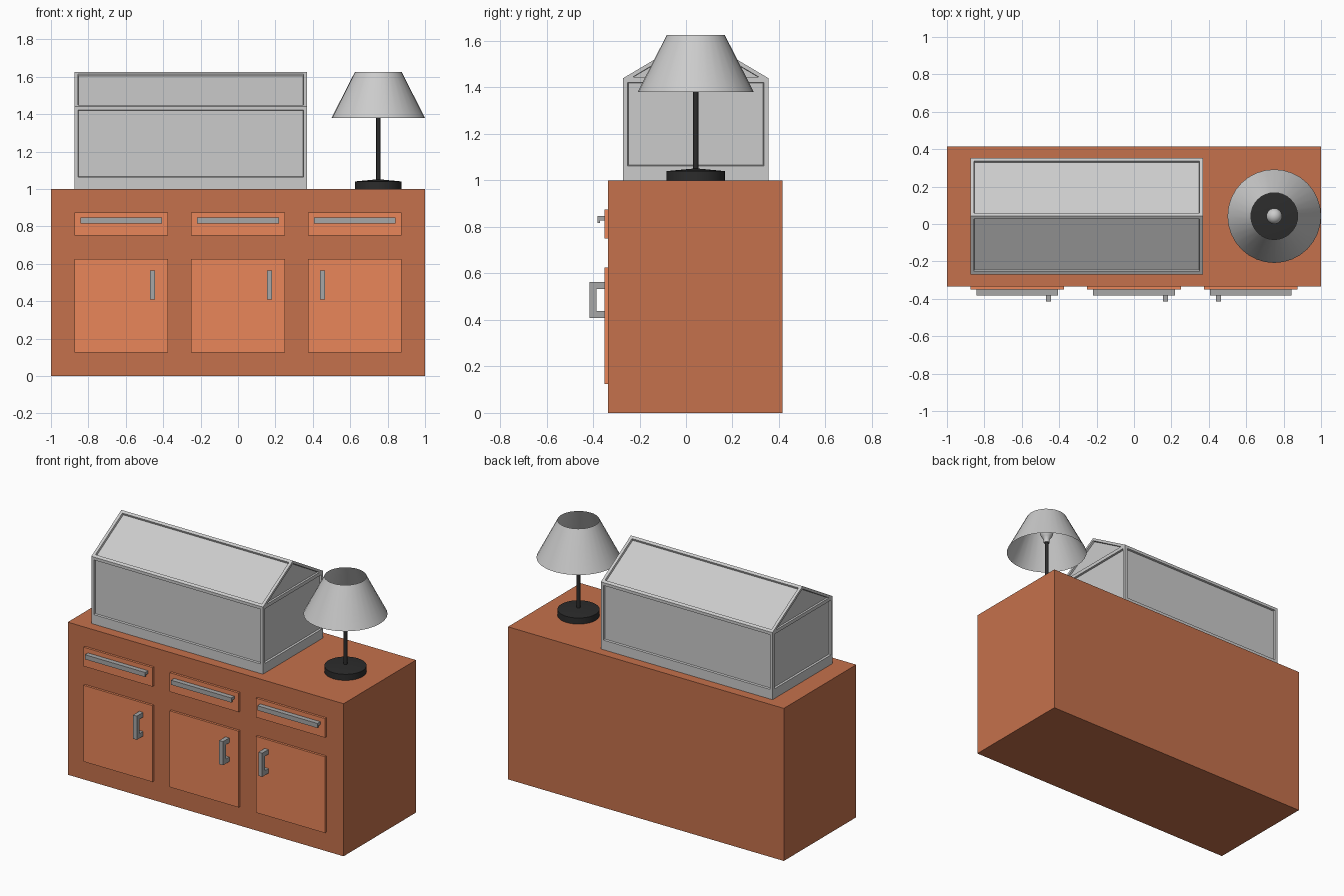
import bpy, bmesh, math
from mathutils import Vector

if "Cube" in bpy.data.objects:
    bpy.data.objects.remove(bpy.data.objects["Cube"])


def material(name, rgb):
    m = bpy.data.materials.new(name)
    m.diffuse_color = (*rgb, 1)
    m.use_nodes = True
    m.node_tree.nodes["Principled BSDF"].inputs["Base Color"].default_value = m.diffuse_color
    return m


WOOD = material("wood", (0.56, 0.165, 0.072))
PANEL = material("light_wood", (0.82, 0.24, 0.10))
METAL = material("metal", (0.39, 0.39, 0.39))
BLACK = material("black", (0.025, 0.025, 0.025))


def finish(name, bm, mat=None, smooth=False):
    bmesh.ops.recalc_face_normals(bm, faces=bm.faces)
    me = bpy.data.meshes.new(name)
    bm.to_mesh(me)
    bm.free()
    ob = bpy.data.objects.new(name, me)
    bpy.context.collection.objects.link(ob)
    if mat:
        me.materials.append(mat)
    if smooth:
        bpy.ops.object.select_all(action='DESELECT')
        bpy.context.view_layer.objects.active = ob
        ob.select_set(True)
        bpy.ops.object.shade_smooth_by_angle(angle=math.radians(40))
    return ob


def extrude_x(name, profile, x0, x1, mat=None):
    """Extrude a closed (y, z) profile from x0 to x1."""
    bm = bmesh.new()
    f = bm.faces.new([bm.verts.new((x0, y, z)) for y, z in profile])
    ext = bmesh.ops.extrude_face_region(bm, geom=[f])['geom']
    bmesh.ops.translate(bm, vec=(x1 - x0, 0, 0),
                        verts=[v for v in ext if isinstance(v, bmesh.types.BMVert)])
    return finish(name, bm, mat)


def box(name, x0, x1, y0, y1, z0, z1, mat=None):
    return extrude_x(name, [(y0, z0), (y1, z0), (y1, z1), (y0, z1)], x0, x1, mat)


def lathe(name, profile, centre, mat=None, steps=32):
    """Spin an (r, z) profile about a vertical axis."""
    bm = bmesh.new()
    cx, cy = centre
    vs = [bm.verts.new((cx + r, cy, z)) for r, z in profile]
    es = [bm.edges.new(p) for p in zip(vs, vs[1:])]
    bmesh.ops.spin(bm, geom=vs + es, cent=(cx, cy, 0), axis=(0, 0, 1),
                   angle=math.tau, steps=steps)
    bmesh.ops.remove_doubles(bm, verts=bm.verts, dist=1e-4)
    return finish(name, bm, mat, True)


# Cabinet body
box("cabinet", -1, 1, -0.335, 0.415, 0, 1, WOOD)

# Doors, drawers and their handles
FRONT = -0.35
for side, cx, hx in (("left", -0.625, -0.457), ("middle", 0, 0.168), ("right", 0.625, 0.452)):
    box(side + "_door", cx - 0.25, cx + 0.25, FRONT, -0.33, 0.125, 0.625, PANEL)
    box(side + "_drawer", cx - 0.25, cx + 0.25, FRONT, -0.33, 0.75, 0.875, PANEL)
    extrude_x(side + "_drawer_handle",
              [(FRONT, 0.846), (-0.381, 0.846), (-0.381, 0.816), (-0.369, 0.816),
               (-0.369, 0.827), (FRONT, 0.827)], cx - 0.218, cx + 0.218, METAL)
    extrude_x(side + "_door_handle",
              [(FRONT, 0.563), (-0.415, 0.563), (-0.415, 0.408), (FRONT, 0.408),
               (FRONT, 0.438), (-0.385, 0.438), (-0.385, 0.532), (FRONT, 0.532)],
              hx - 0.014, hx + 0.014, METAL)

# Glass tank: house-shaped prism with recessed panes
CY, EAVE, RIDGE = 0.042, 1.44, 1.625
tank = extrude_x("tank", [(CY - 0.312, 1), (CY + 0.312, 1), (CY + 0.312, EAVE),
                          (CY, RIDGE), (CY - 0.312, EAVE)], -0.875, 0.37)
bm = bmesh.new()
bm.from_mesh(tank.data)
for f in [f for f in bm.faces if len(f.verts) == 5]:      # split gables off the end walls
    bmesh.utils.face_split(f, *[v for v in f.verts if abs(v.co.z - EAVE) < 1e-3])
for f in [f for f in bm.faces if f.normal.z > -0.5]:
    gable = len(f.verts) == 3
    bmesh.ops.inset_individual(bm, faces=[f], thickness=0.018 if gable else 0.027)
    low = sorted(f.verts, key=lambda v: v.co.z)[:2]
    for v in low:
        if gable:
            v.co.y = CY + math.copysign(0.272, v.co.y - CY)
            v.co.z = EAVE + 0.004
        elif abs(f.normal.z) < 0.1:
            v.co.z = 1.063
    bmesh.ops.inset_individual(bm, faces=[f], thickness=0.004, depth=-0.012)
bm.to_mesh(tank.data)
bm.free()

# Lamp
LAMP = (0.75, 0.042)
lathe("lamp_base", [(0, 1), (0.125, 1), (0.125, 1.04), (0, 1.052)], LAMP, BLACK)
lathe("lamp_pole", [(0.011, 1.04), (0.011, 1.465), (0, 1.465)], LAMP, BLACK, 16)
bulb = [(0.018, 1.45), (0.019, 1.475)]
bulb += [(0.042 * math.cos(math.radians(a)), 1.52 + 0.042 * math.sin(math.radians(a)))
         for a in range(-45, 90, 15)] + [(0, 1.562)]
lathe("lamp_bulb", [(0, 1.45)] + bulb, LAMP, None, 24)
lathe("lamp_shade", [(0.25, 1.38), (0.125, 1.625)], LAMP)
